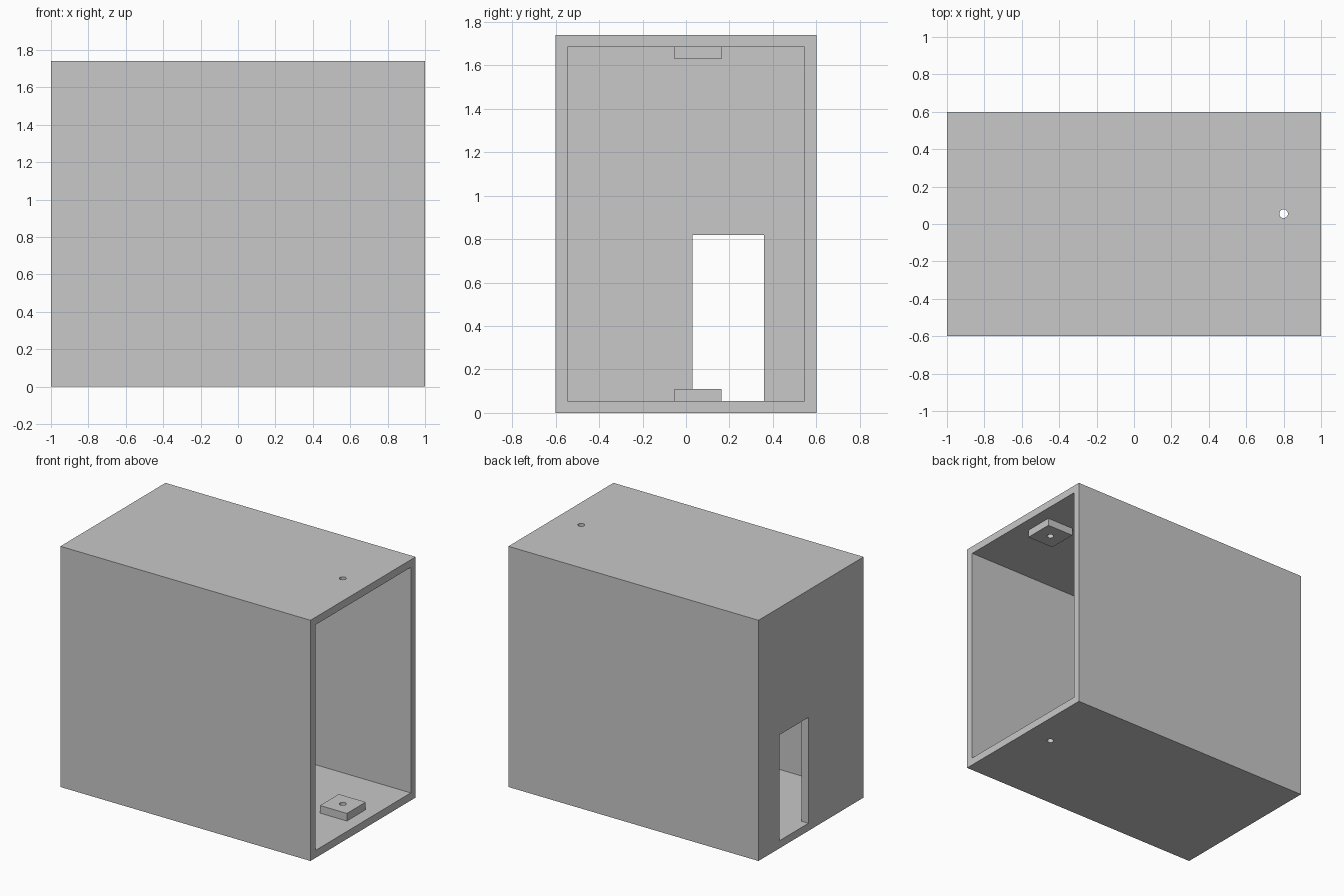
import bpy

# Remove only the default cube
default = bpy.data.objects.get("Cube")
if default:
    bpy.data.objects.remove(default, do_unlink=True)

HEIGHT, DEPTH, WALL = 1.74, 1.2, 0.055
HOLE_X, HOLE_Y, HOLE_R = 0.80, 0.055, 0.023
PAD = 0.215

grey = bpy.data.materials.new("plain grey")
grey.use_nodes = True
colour = (0.58, 0.58, 0.58, 1)
grey.diffuse_color = colour
for node in grey.node_tree.nodes:
    if node.type == 'BSDF_PRINCIPLED':
        node.inputs["Base Color"].default_value = colour


def box(name, low, high):
    """Axis-aligned box between two corners."""
    centre = [(a + b) / 2 for a, b in zip(low, high)]
    bpy.ops.mesh.primitive_cube_add(size=1, location=centre)
    obj = bpy.context.object
    obj.name = name
    obj.scale = [b - a for a, b in zip(low, high)]
    bpy.ops.object.transform_apply(location=True, rotation=False, scale=True)
    obj.data.materials.append(grey)
    return obj


def cut(target, cutter):
    """Subtract the cutter and bake the result."""
    cutter.hide_render = True
    bpy.context.view_layer.objects.active = target
    mod = target.modifiers.new("cut", 'BOOLEAN')
    mod.operation = 'DIFFERENCE'
    mod.solver = 'EXACT'
    mod.object = cutter
    bpy.ops.object.modifier_apply(modifier=mod.name)


# Outer case, open at the +x end
case = box("case", (-1, -DEPTH / 2, 0), (1, DEPTH / 2, HEIGHT))
cavity = box("cavity_cutter", (-1 + WALL, -DEPTH / 2 + WALL, WALL),
             (1.2, DEPTH / 2 - WALL, HEIGHT - WALL))

# Doorway through the closed end, level with the inner floor
doorway = box("doorway_cutter", (-1.2, 0.03, WALL), (-0.8, 0.36, 0.82))

# Square pads on the inner floor and ceiling
pads = []
for name, z in (("floor_pad", WALL), ("ceiling_pad", HEIGHT - 2 * WALL)):
    pads.append(box(name, (HOLE_X - PAD / 2, HOLE_Y - PAD / 2, z),
                    (HOLE_X + PAD / 2, HOLE_Y + PAD / 2, z + WALL)))

# Pin hole running through the case and both pads
bpy.ops.mesh.primitive_cylinder_add(vertices=32, radius=HOLE_R, depth=HEIGHT + 0.4,
                                    location=(HOLE_X, HOLE_Y, HEIGHT / 2))
pin = bpy.context.object
pin.name = "pin_hole_cutter"
pin.data.materials.append(grey)

cut(case, cavity)
cut(case, doorway)
for part in [case] + pads:
    cut(part, pin)

# Helpers are no longer needed once baked
for helper in (cavity, doorway, pin):
    bpy.data.objects.remove(helper, do_unlink=True)

# Smooth hole walls, crisp edges elsewhere
bpy.ops.object.select_all(action='DESELECT')
for part in [case] + pads:
    part.select_set(True)
bpy.context.view_layer.objects.active = case
bpy.ops.object.shade_smooth_by_angle()
